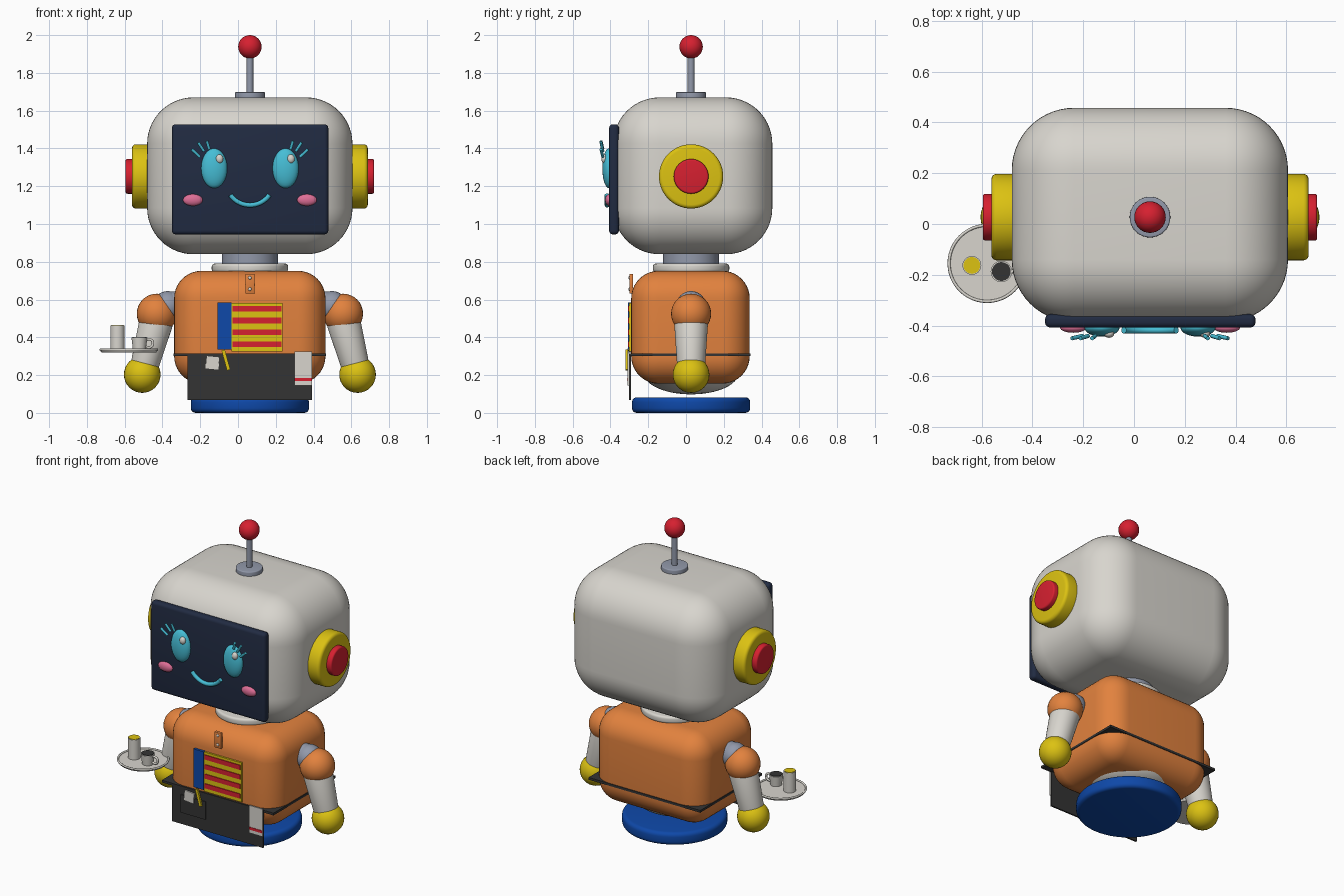
import bpy, bmesh, math
from mathutils import Vector, Matrix

if "Cube" in bpy.data.objects:
    bpy.data.objects.remove(bpy.data.objects["Cube"])

CX, CY = 0.063, 0.027  # robot axis


def material(name, rgb):
    m = bpy.data.materials.new(name)
    lin = [(c / 255 / 12.92) if c < 11 else ((c / 255 + 0.055) / 1.055) ** 2.4 for c in rgb]
    m.diffuse_color = (*lin, 1)
    m.use_nodes = True
    m.node_tree.nodes["Principled BSDF"].inputs["Base Color"].default_value = m.diffuse_color
    return m


WHITE = material("warm white", (216, 213, 206))
NAVY = material("screen navy", (33, 43, 66))
CYAN = material("cyan", (70, 190, 214))
PINK = material("pink", (222, 110, 150))
YELLOW = material("yellow", (220, 194, 18))
RED = material("red", (214, 32, 48))
ORANGE = material("orange", (226, 130, 62))
BLUE = material("blue", (14, 72, 168))
STEEL = material("steel grey", (146, 153, 170))
BLACK = material("charcoal", (52, 52, 52))


def finish(name, bm, mat):
    me = bpy.data.meshes.new(name)
    bmesh.ops.recalc_face_normals(bm, faces=bm.faces)
    bm.to_mesh(me)
    bm.free()
    me.materials.append(mat)
    me.shade_smooth()
    me.set_sharp_from_angle(angle=math.radians(35))
    ob = bpy.data.objects.new(name, me)
    bpy.context.collection.objects.link(ob)
    return ob


def box(name, mat, x, y, z, bevel=0, seg=4, tilt=0):
    """Box from (min, max) ranges, optionally rounded and tilted about y."""
    bm = bmesh.new()
    bmesh.ops.create_cube(bm, size=1)
    bmesh.ops.scale(bm, vec=(x[1] - x[0], y[1] - y[0], z[1] - z[0]), verts=bm.verts)
    if bevel:
        bmesh.ops.bevel(bm, geom=bm.edges[:], offset=bevel, segments=seg,
                        profile=0.5, affect='EDGES', clamp_overlap=True)
    bmesh.ops.rotate(bm, matrix=Matrix.Rotation(tilt, 3, 'Y'), verts=bm.verts)
    bmesh.ops.translate(bm, vec=(sum(x) / 2, sum(y) / 2, sum(z) / 2), verts=bm.verts)
    return finish(name, bm, mat)


def ball(name, mat, c, r, seg=32):
    r = r if isinstance(r, tuple) else (r, r, r)
    bm = bmesh.new()
    bmesh.ops.create_uvsphere(bm, u_segments=seg, v_segments=seg // 2, radius=1)
    bmesh.ops.scale(bm, vec=r, verts=bm.verts)
    bmesh.ops.translate(bm, vec=c, verts=bm.verts)
    return finish(name, bm, mat)


def rod(name, mat, a, b, r1, r2=None, bevel=0, seg=40):
    """Cylinder or cone from point a to point b, with rounded rims."""
    a, b = Vector(a), Vector(b)
    bm = bmesh.new()
    bmesh.ops.create_cone(bm, cap_ends=True, segments=seg, radius1=r1,
                          radius2=r1 if r2 is None else r2, depth=(b - a).length)
    if bevel:
        rims = [e for e in bm.edges if abs(e.verts[0].co.z - e.verts[1].co.z) < 1e-5]
        bmesh.ops.bevel(bm, geom=rims, offset=bevel, segments=4, profile=0.5, affect='EDGES')
    rot = (b - a).to_track_quat('Z', 'Y').to_matrix().to_4x4()
    bm.transform(Matrix.Translation((a + b) / 2) @ rot)
    return finish(name, bm, mat)


def tube(name, mat, pts, r):
    """Round tube swept along a path."""
    cu = bpy.data.curves.new(name, 'CURVE')
    cu.dimensions = '3D'
    cu.bevel_depth, cu.bevel_resolution, cu.use_fill_caps = r, 3, True
    sp = cu.splines.new('POLY')
    sp.points.add(len(pts) - 1)
    for p, co in zip(sp.points, pts):
        p.co = (*co, 1)
    cu.materials.append(mat)
    ob = bpy.data.objects.new(name, cu)
    bpy.context.collection.objects.link(ob)
    return ob


# Base and body
rod("base_disc", BLUE, (CX, CY, 0), (CX, CY, 0.082), 0.313, bevel=0.025, seg=64)
ball("body_underside", WHITE, (CX, CY, 0.21), (0.27, 0.25, 0.112), 48)
box("body", ORANGE, (-0.338, 0.463), (-0.29, 0.337), (0.155, 0.752), 0.145, 10)
rod("neck_ring", WHITE, (CX, CY, 0.745), (CX, CY, 0.79), 0.202, bevel=0.014, seg=56)
rod("neck", STEEL, (CX, CY, 0.77), (CX, CY, 0.87), 0.148, seg=48)

# Head, screen and antenna
box("head", WHITE, (-0.481, 0.606), (-0.385, 0.457), (0.84, 1.67), 0.245, 14)
box("face_screen", NAVY, (-0.35, 0.478), (-0.407, -0.355), (0.945, 1.528), 0.02)
rod("antenna_foot", STEEL, (CX, CY, 1.65), (CX, CY, 1.698), 0.08, bevel=0.006)
rod("antenna_rod", STEEL, (CX, CY, 1.68), (CX, CY, 1.9), 0.018, seg=24)
ball("antenna_ball", RED, (CX, CY, 1.938), 0.062)

# Ears and arms, mirrored about the robot axis
for s, side in ((-1, "left"), (1, "right")):
    def at(dx, z, s=s):
        return (CX + s * dx, CY, z)
    rod(side + "_ear_pad", YELLOW, at(0.5, 1.252), at(0.624, 1.252), 0.17, bevel=0.02, seg=56)
    rod(side + "_ear_button", RED, at(0.6, 1.252), at(0.658, 1.252), 0.092, bevel=0.01)
    rod(side + "_shoulder_joint", STEEL, at(0.37, 0.575), at(0.445, 0.575), 0.068, bevel=0.01)
    ball(side + "_shoulder_link", STEEL, at(0.435, 0.565), 0.08)
    ball(side + "_shoulder", ORANGE, at(0.493, 0.525), 0.106)
    rod(side + "_forearm", WHITE, at(0.495, 0.485), at(0.563, 0.23), 0.09, 0.073, bevel=0.01)
    ball(side + "_hand", YELLOW, at(0.57, 0.203), 0.097)

# Face: eyes with highlights and lashes, cheeks, smile
for s, side in ((-1, "left"), (1, "right")):
    ex = CX + s * 0.189
    ball(side + "_eye", CYAN, (ex, -0.408, 1.295), (0.069, 0.035, 0.105))
    ball(side + "_eye_highlight", WHITE, (ex + 0.028, -0.432, 1.345), (0.02, 0.016, 0.024), 16)
    ball(side + "_cheek", PINK, (CX + s * 0.302, -0.408, 1.127), (0.052, 0.02, 0.031))
    for i, (x1, z1, x2, z2) in enumerate(((0.215, 1.395, 0.228, 1.44),
                                          (0.243, 1.385, 0.274, 1.432),
                                          (0.265, 1.355, 0.308, 1.395))):
        tube(f"{side}_lash_{i}", CYAN, [(CX + s * x1, -0.44, z1),
                                        (CX + s * x2, -0.45, z2)], 0.008)
arc = [math.radians(215 + 110 * i / 20) for i in range(21)]
tube("smile", CYAN, [(CX + 0.126 * math.cos(t), -0.418, 1.226 + 0.126 * math.sin(t))
                     for t in arc], 0.013)

# Chest clip and striped book panel
box("chest_clip", ORANGE, (0.039, 0.087), (-0.3, -0.28), (0.632, 0.735), 0.003, 2)
for z in (0.655, 0.715):
    ball("clip_rivet", WHITE, (CX, -0.3, z), (0.009, 0.005, 0.009), 12)
box("book_spine", BLUE, (-0.108, -0.034), (-0.306, -0.285), (0.335, 0.585))
box("book_panel", YELLOW, (-0.034, 0.236), (-0.302, -0.285), (0.325, 0.583))
for z in (0.552, 0.489, 0.427, 0.364):
    box("book_stripe", RED, (-0.028, 0.23), (-0.307, -0.29), (z - 0.015, z + 0.015))

# Apron with square belt, pocket, napkin, pencil and towel
box("apron_belt", BLACK, (-0.342, 0.467), (-0.3, 0.341), (0.3, 0.315))
box("apron", BLACK, (-0.267, 0.393), (-0.302, -0.292), (0.068, 0.315))
box("apron_pocket", BLACK, (-0.2, -0.02), (-0.309, -0.3), (0.145, 0.262))
box("pocket_napkin", WHITE, (-0.17, -0.1), (-0.316, -0.308), (0.232, 0.3), tilt=0.1)
box("pencil", YELLOW, (-0.073, -0.055), (-0.32, -0.308), (0.225, 0.335), tilt=-0.27)
box("towel", WHITE, (0.298, 0.393), (-0.31, -0.301), (0.145, 0.325))
box("towel_stripe", RED, (0.298, 0.393), (-0.313, -0.306), (0.168, 0.185))

# Serving tray with a glass and a cup
TX, TY = -0.578, -0.155
rod("tray", WHITE, (TX, TY, 0.32), (TX, TY, 0.333), 0.145, 0.154, seg=48)
tube("tray_rim", WHITE, [(TX + 0.15 * math.cos(t * math.pi / 24),
                          TY + 0.15 * math.sin(t * math.pi / 24), 0.335)
                         for t in range(49)], 0.006)
rod("glass", WHITE, (-0.638, -0.163, 0.33), (-0.638, -0.163, 0.463), 0.037, seg=28)
rod("juice", YELLOW, (-0.638, -0.163, 0.455), (-0.638, -0.163, 0.466), 0.033, seg=28)
rod("cup", WHITE, (-0.522, -0.187, 0.33), (-0.522, -0.187, 0.4), 0.034, 0.042, seg=28)
rod("coffee", BLACK, (-0.522, -0.187, 0.395), (-0.522, -0.187, 0.403), 0.037, seg=28)
tube("cup_handle", WHITE, [(-0.472 + 0.022 * math.cos(t * math.pi / 10), -0.187,
                            0.368 + 0.022 * math.sin(t * math.pi / 10))
                           for t in range(21)], 0.007)
